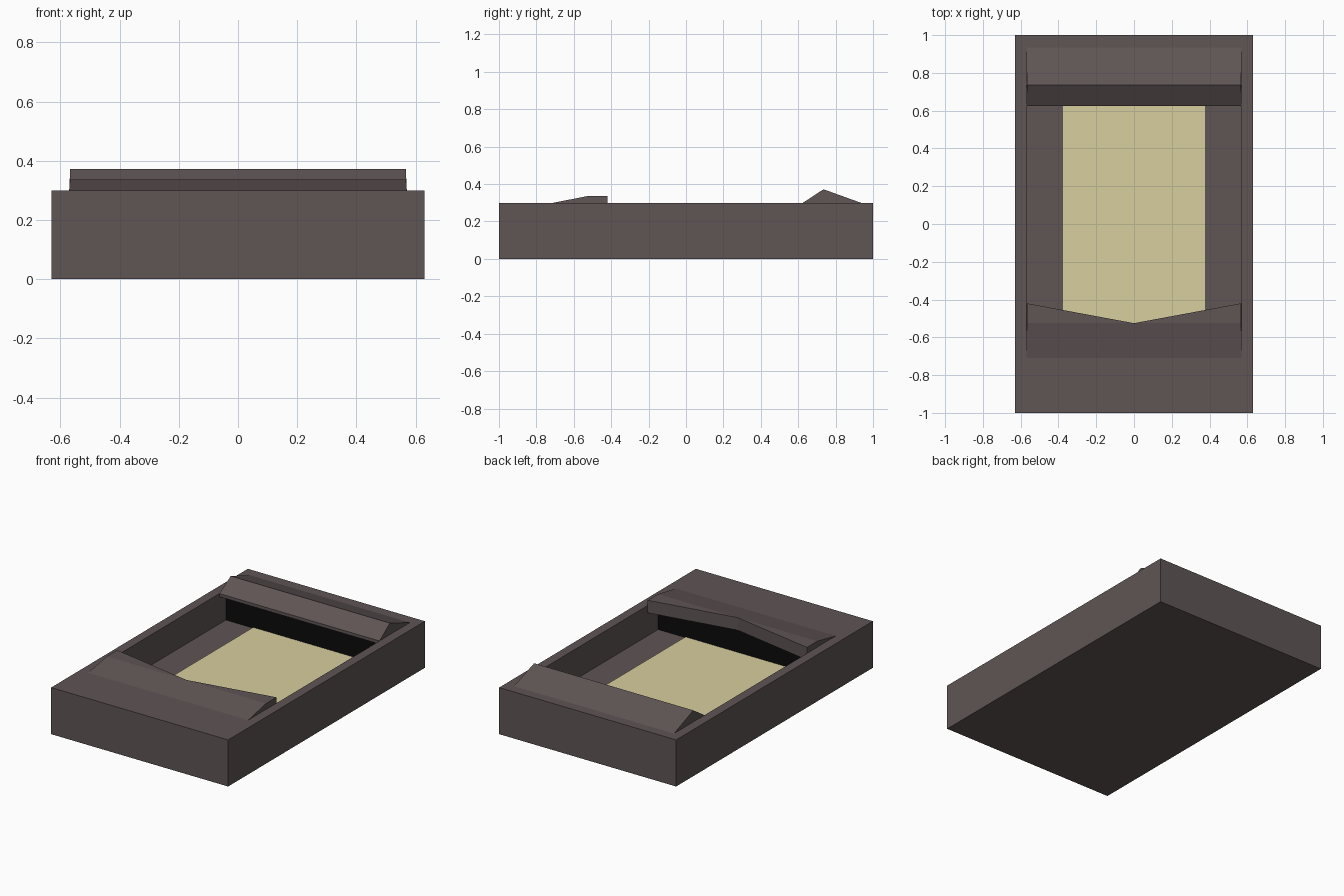
import bpy
import bmesh

if "Cube" in bpy.data.objects:
    bpy.data.objects.remove(bpy.data.objects["Cube"])


def material(name, color):
    mat = bpy.data.materials.new(name)
    mat.use_nodes = True
    mat.diffuse_color = (*color, 1)
    bsdf = mat.node_tree.nodes["Principled BSDF"]
    bsdf.inputs["Base Color"].default_value = (*color, 1)
    bsdf.inputs["Roughness"].default_value = 0.8
    return mat


CASING = material("warm dark grey", (0.115, 0.09, 0.09))
BLACK = material("black", (0.003, 0.003, 0.003))
PANEL = material("pale yellow", (0.68, 0.62, 0.34))

WALL_X, FRONT_Y, BACK_Y = 0.57, -0.53, 0.69
TOP, FLOOR = 0.30, 0.105


def finish(bm, name, *mats):
    bmesh.ops.recalc_face_normals(bm, faces=bm.faces)
    mesh = bpy.data.meshes.new(name)
    bm.to_mesh(mesh)
    bm.free()
    for mat in mats:
        mesh.materials.append(mat)
    obj = bpy.data.objects.new(name, mesh)
    bpy.context.collection.objects.link(obj)
    return obj


def box(bm, size, center):
    verts = bmesh.ops.create_cube(bm, size=1)["verts"]
    for v in verts:
        v.co = [c + p * s for c, p, s in zip(center, v.co, size)]


def loft(name, sections):
    """Join cross-sections given as lists of (x, y, z) and cap both ends."""
    bm = bmesh.new()
    rings = [[bm.verts.new(p) for p in section] for section in sections]
    for a, b in zip(rings, rings[1:]):
        for i in range(len(a)):
            j = (i + 1) % len(a)
            bm.faces.new((a[i], a[j], b[j], b[i]))
    bm.faces.new(rings[0])
    bm.faces.new(rings[-1])
    bmesh.ops.remove_doubles(bm, verts=bm.verts, dist=0.0005)
    bmesh.ops.triangulate(bm, faces=[f for f in bm.faces if len(f.verts) > 4])
    return finish(bm, name, CASING)


# Casing: a block with a recessed rectangular well
bm = bmesh.new()
box(bm, (1.26, 2, TOP), (0, 0, TOP / 2))
bm.faces.ensure_lookup_table()
lid = max(bm.faces, key=lambda f: f.calc_center_median().z)
bmesh.ops.inset_region(bm, faces=[lid], thickness=0.06)
for v in lid.verts:
    v.co.x = WALL_X if v.co.x > 0 else -WALL_X
    v.co.y = BACK_Y if v.co.y > 0 else FRONT_Y
bmesh.ops.inset_region(bm, faces=[lid], thickness=0, depth=0)
for v in lid.verts:
    v.co.z = FLOOR
# Black end walls of the well
for f in bm.faces:
    c = f.calc_center_median()
    if FLOOR < c.z < TOP and abs(c.x) < 0.1 and abs(c.y) < 0.9:
        f.material_index = 1
finish(bm, "casing", CASING, BLACK)

# Pale panel on the well floor
bm = bmesh.new()
box(bm, (0.75, BACK_Y - FRONT_Y, 0.005), (0, (BACK_Y + FRONT_Y) / 2, FLOOR + 0.0025))
finish(bm, "floor_panel", PANEL)


# Front hood: ramp with a shallow V-shaped rear edge
def hood_section(x, edge):
    top_x = x * 0.995
    return [(x, -0.71, TOP), (top_x, -0.525, 0.336), (top_x, edge, 0.336),
            (x, edge, 0.255), (x, -0.535, 0.255)]


loft("front_hood", [hood_section(-WALL_X, -0.42), hood_section(0, -0.525),
                    hood_section(WALL_X, -0.42)])


# Rear ridge overhanging the back of the well
def ridge_section(x):
    return [(x, 0.625, TOP), (x * 0.994, 0.735, 0.372), (x, 0.935, TOP),
            (x, 0.70, 0.25), (x, 0.625, 0.28)]


loft("rear_ridge", [ridge_section(-WALL_X), ridge_section(WALL_X)])
